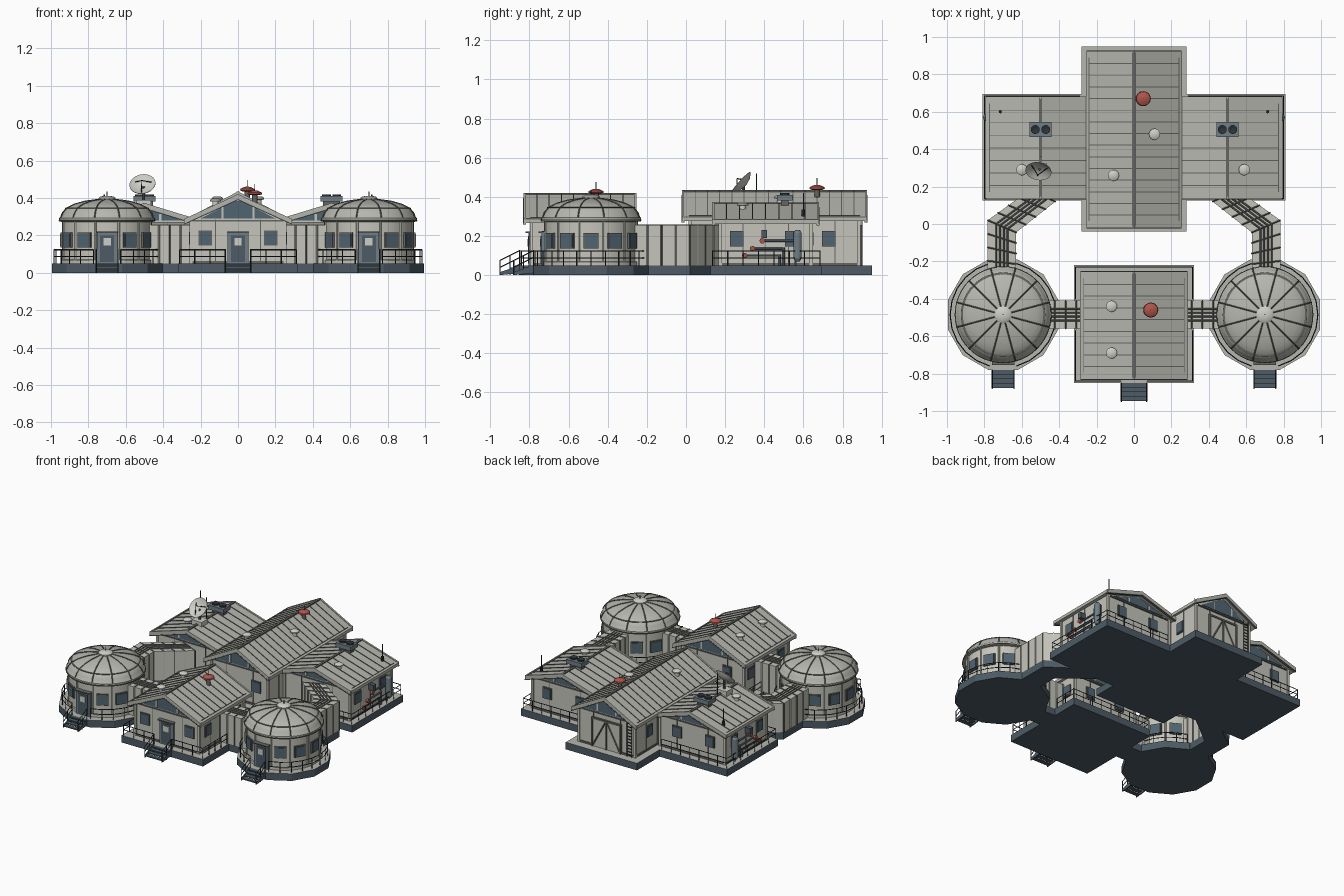
import bpy, bmesh
from math import pi, sin, cos, radians
from mathutils import Vector as V, Matrix as Mx

cube = bpy.data.objects.get("Cube")
if cube:
    bpy.data.objects.remove(cube)

COLOURS = {
    "wall_grey": (.56, .56, .50), "roof_grey": (.47, .47, .43), "seam_grey": (.13, .13, .125),
    "base_blue": (.075, .105, .13), "rail_dark": (.03, .035, .04), "glass_blue": (.08, .13, .17),
    "frame_blue": (.16, .21, .24), "signal_red": (.42, .09, .07), "pale_metal": (.62, .62, .58),
}
MATS = {}
for name, c in COLOURS.items():
    m = bpy.data.materials.new(name)
    m.use_nodes = True
    m.diffuse_color = (*c, 1)
    m.node_tree.nodes["Principled BSDF"].inputs["Base Color"].default_value = (*c, 1)
    MATS[name] = m
KEYS = list(MATS)
DECK = .05


class Part:
    """Collects simple solids into one named object."""
    def __init__(self, name):
        self.name, self.bm = name, bmesh.new()

    def extrude(self, pts, vec, mat, M=Mx()):
        a = [self.bm.verts.new(M @ V(p)) for p in pts]
        b = [self.bm.verts.new(M @ (V(p) + V(vec))) for p in pts]
        n = len(a)
        faces = [self.bm.faces.new(a), self.bm.faces.new(b[::-1])]
        faces += [self.bm.faces.new((a[i], b[i], b[(i + 1) % n], a[(i + 1) % n])) for i in range(n)]
        for f in faces:
            f.material_index = KEYS.index(mat)
        return faces

    def box(self, x0, x1, y0, y1, z0, z1, mat, M=Mx()):
        return self.extrude([(x0, y0, z0), (x1, y0, z0), (x1, y1, z0), (x0, y1, z0)], (0, 0, z1 - z0), mat, M)

    def rod(self, p, q, r, mat, n=6):
        p, q = V(p), V(q)
        R = (q - p).to_track_quat('Z', 'Y').to_matrix().to_4x4()
        self.extrude([(r * cos(2 * pi * i / n), r * sin(2 * pi * i / n), 0) for i in range(n)],
                     (0, 0, (q - p).length), mat, Mx.Translation(p) @ R)

    def lathe(self, profile, mat, M=Mx(), n=24):
        rings = [[self.bm.verts.new(M @ V((r * cos(2 * pi * i / n), r * sin(2 * pi * i / n), z)))
                  for i in range(n)] for r, z in profile]
        faces = [self.bm.faces.new(rings[0][::-1]), self.bm.faces.new(rings[-1])]
        for a, b in zip(rings, rings[1:]):
            faces += [self.bm.faces.new((a[i], a[(i + 1) % n], b[(i + 1) % n], b[i])) for i in range(n)]
        for f in faces:
            f.material_index = KEYS.index(mat)

    def done(self, smooth=False):
        bmesh.ops.recalc_face_normals(self.bm, faces=self.bm.faces)
        me = bpy.data.meshes.new(self.name)
        self.bm.to_mesh(me)
        self.bm.free()
        for m in MATS.values():
            me.materials.append(m)
        ob = bpy.data.objects.new(self.name, me)
        bpy.context.collection.objects.link(ob)
        if smooth:
            bpy.ops.object.select_all(action='DESELECT')
            ob.select_set(True)
            bpy.context.view_layer.objects.active = ob
            bpy.ops.object.shade_smooth_by_angle(angle=radians(35))


def place(x, y, a=0, z=0):
    """Local -y points outwards, turned by a about z."""
    return Mx.Translation((x, y, z)) @ Mx.Rotation(a, 4, 'Z')


def window(p, M, w=.07, z0=.145, z1=.225):
    p.box(-w / 2, w / 2, -.008, .012, z0, z1, "seam_grey", M)
    p.box(-w / 2 + .007, w / 2 - .007, -.011, .01, z0 + .007, z1 - .007, "glass_blue", M)


def door(p, M):
    p.box(-.055, .055, -.014, .015, DECK, .215, "frame_blue", M)
    p.box(-.038, .038, -.018, .01, DECK + .008, .2, "base_blue", M)
    p.box(-.02, .02, -.021, .01, .145, .185, "pale_metal", M)
    p.box(-.06, .06, -.03, .01, .215, .222, "seam_grey", M)


def railing(p, path):
    """Posts with two handrails along a path at deck level."""
    for a, b in zip(path, path[1:]):
        a, b = V((*a, DECK)), V((*b, DECK))
        n = max(1, round((b - a).length / .075))
        for i in range(n + 1):
            q = a.lerp(b, i / n)
            p.rod(q, q + V((0, 0, .075)), .003, "rail_dark", 4)
        for h in (.038, .073):
            p.rod(a + V((0, 0, h)), b + V((0, 0, h)), .003, "rail_dark", 4)


def base(name, outline):
    p = Part(name)
    faces = p.extrude([(x, y, 0) for x, y in outline], (0, 0, DECK), "base_blue")
    faces[1].material_index = KEYS.index("roof_grey")
    p.done()


def house(name, cx, hx, y0, y1, eave, ridge, over=.035):
    """Gabled walls, roof slabs with seams, and glazed gables."""
    M = Mx.Translation((cx, 0, 0))
    slope = (ridge - eave) / (hx + over)
    p = Part(name + "_walls")
    top = ridge - .015 - slope * hx
    p.extrude([(-hx, y0, DECK), (hx, y0, DECK), (hx, y0, top), (0, y0, ridge - .015), (-hx, y0, top)],
              (0, y1 - y0, 0), "wall_grey", M)
    p.box(-hx - .006, hx + .006, y0 - .006, y1 + .006, DECK, DECK + .012, "seam_grey", M)
    for x in (-hx, hx):
        for y in (y0, y1):
            p.box(x - .008, x + .008, y - .008, y + .008, DECK, top, "wall_grey", M)
        n = round((y1 - y0) / .12)
        for i in range(1, n):
            y = y0 + (y1 - y0) * i / n
            p.box(x - .003, x + .003, y - .002, y + .002, DECK, top, "seam_grey", M)
    for y in (y0, y1):
        for x in (-.48, .48):
            p.box(x * hx - .002, x * hx + .002, y - .003, y + .003, DECK, top, "seam_grey", M)
        p.box(-hx, hx, y - .007, y + .007, top - .012, top - .004, "seam_grey", M)
        zb, gx = top + .004, hx * .8
        zt = ridge - .03
        p.extrude([(-gx, y - .005, zb), (gx, y - .005, zb), (.02, y - .005, zt), (-.02, y - .005, zt)],
                  (0, .01, 0), "glass_blue", M)
        for x in (-.33, .33):
            p.box(x * hx - .006, x * hx + .006, y - .008, y + .008, zb, zt - slope * hx * .3, "wall_grey", M)
    p.done()

    p = Part(name + "_roof")
    r0, r1, w = y0 - over, y1 + over, hx + over

    def strip(s, ya, yb, lift, thick, mat, xa=0, xb=1):
        za, zb = ridge + lift - slope * w * xa, ridge + lift - slope * w * xb
        p.extrude([(s * w * xa, ya, za), (s * w * xb, ya, zb), (s * w * xb, ya, zb - thick),
                   (s * w * xa, ya, za - thick)], (0, yb - ya, 0), mat, M)
    for s in (-1, 1):
        strip(s, r0, r1, 0, .018, "roof_grey")
        for y in (r0, r1):
            strip(s, y - .006, y + .006, .005, .03, "roof_grey")
            strip(s, y - .008, y + .008, -.02, .006, "seam_grey")
        strip(s, r0, r1, .004, .022, "roof_grey", .97, 1.01)
        strip(s, r0 + .03, r1 - .03, .002, .004, "seam_grey", .935, .95)
        n = round((r1 - r0) / .063)
        for i in range(1, n):
            y = r0 + (r1 - r0) * i / n
            strip(s, y - .0025, y + .0025, .004, .008, "seam_grey", 0, .95)
    p.box(-.008, .008, r0, r1, ridge - .01, ridge + .004, "seam_grey", M)
    p.done()


def corridor(name, outer, inner, h=.255):
    """Covered walkway between two edge lines, with ribs and roof pipes."""
    p = Part(name)
    at = lambda q, z: V((*q, z))
    ring = list(outer) + list(inner)[::-1]
    p.extrude([at(q, 0) for q in ring], (0, 0, DECK), "base_blue")
    p.extrude([at(q, DECK) for q in ring], (0, 0, h - DECK), "wall_grey")
    for o0, o1, i0, i1 in zip(outer, outer[1:], inner, inner[1:]):
        o0, o1, i0, i1 = (at(q, h) for q in (o0, o1, i0, i1))
        for t in (.3, .43, .57, .7):
            p.rod(o0.lerp(i0, t), o1.lerp(i1, t), .005, "seam_grey")
        n = max(2, round((o1 - o0).length / .065))
        for k in range(n + 1):
            a, b = o0.lerp(o1, k / n), i0.lerp(i1, k / n)
            p.rod(a, b, .004, "seam_grey", 4)
            for q in (a, b):
                p.rod((q.x, q.y, DECK), q, .005, "wall_grey" if k % 2 else "seam_grey", 4)
    p.done()


def stairs(name, x, y, w):
    p = Part(name)
    for i in range(4):
        z = DECK - .012 * i
        p.box(x - w, x + w, y - .024 * (i + 1), y - .024 * i + .004, z - .008, z, "base_blue")
    for s in (-w, w):
        p.extrude([(x + s - .003, y, .01), (x + s - .003, y, DECK), (x + s - .003, y - .1, .015),
                   (x + s - .003, y - .1, 0)], (.006, 0, 0), "base_blue")
        for h in (.04, .075):
            p.rod((x + s, y, DECK + h), (x + s, y - .1, h), .003, "rail_dark", 4)
        for t in (0, .5, 1):
            p.rod((x + s, y - .1 * t, 0), (x + s, y - .1 * t, DECK * (1 - t) + .077), .003, "rail_dark", 4)
    p.done()


# Bases
base("front_base", [(-.32, -.85), (.32, -.85), (.32, -.22), (-.32, -.22)])
half = [(.28, -.04), (.28, .125), (.81, .125), (.81, .695), (.28, .695), (.28, .95)]
base("rear_base", half + [(-x, y) for x, y in half[::-1]])

# Gabled buildings
house("front_house", 0, .25, -.79, -.295, .285, .415)
house("centre_hall", 0, .22, .02, .885, .295, .43)
for s, side in ((1, "left"), (-1, "right")):
    house(side + "_wing", s * .5, .255, .175, .64, .28, .368)

# Doors and windows of the houses
p = Part("house_openings")
door(p, place(0, -.79))
for s in (-1, 1):
    window(p, place(s * .175, -.79))
    window(p, place(s * .12, -.295, pi))
    for y in (-.7, -.37):
        window(p, place(s * .25, y, s * pi / 2))
    for y in (.26, .54):
        window(p, place(s * .755, y, s * pi / 2))
    window(p, place(s * .22, .73, s * pi / 2))
    for x in (.38, .64):
        window(p, place(s * x, .64, pi))
    window(p, place(s * .13, .02))
p.done()

# Rear gate with cross brace, and ladder beside it
p = Part("rear_gate")
M = place(0, .885, pi)
p.box(-.11, .11, -.008, .01, DECK, .25, "wall_grey", M)
for x in (-.11, 0, .11):
    p.box(x - .006, x + .006, -.014, 0, DECK, .25, "seam_grey", M)
p.box(-.116, .116, -.014, 0, .244, .256, "seam_grey", M)
for s in (-1, 1):
    p.rod((s * .105, .895, .06), (s * .005, .895, .245), .005, "seam_grey", 4)
    p.rod((-.185 + s * .018, .9, DECK), (-.185 + s * .018, .9, .31), .003, "rail_dark", 4)
for i in range(11):
    p.rod((-.203, .9, .065 + .022 * i), (-.167, .9, .065 + .022 * i), .003, "rail_dark", 4)
p.done()

# Round domed pavilions
for s, side in ((1, "left"), (-1, "right")):
    cx, cy = s * .7, -.485
    C = place(cx, cy)
    k = .295 / cos(pi / 12)
    base(side + "_dome_base", [(cx + k * cos(pi / 12 + i * pi / 6), cy + k * sin(pi / 12 + i * pi / 6))
                               for i in range(12)])
    p = Part(side + "_dome")
    p.lathe([(.248, DECK), (.248, .068), (.24, .07), (.24, .28)], "wall_grey", C, 48)
    p.lathe([(.235, .272), (.256, .274), (.256, .293), (.25, .298), (.243, .32), (.222, .345), (.18, .366),
             (.12, .382), (.05, .392)], "roof_grey", C, 48)
    p.lathe([(.046, .385), (.046, .4), (.035, .408), (.012, .412)], "pale_metal", C)
    p.lathe([(.258, .278), (.259, .281), (.258, .284)], "seam_grey", C, 48)
    p.lathe([(.224, .343), (.226, .347), (.220, .3485)], "seam_grey", C, 48)
    p.rod((cx, cy, .41), (cx, cy, .435), .003, "rail_dark")
    p.done(True)
    p = Part(side + "_dome_details")
    arc = [(.257, .296), (.244, .321), (.223, .346), (.18, .367), (.12, .383), (.04, .393)]
    for i in range(12):
        d = V((cos(pi / 12 + i * pi / 6), sin(pi / 12 + i * pi / 6), 0))
        for (ra, za), (rb, zb) in zip(arc, arc[1:]):
            p.rod(V((cx, cy, za)) + d * ra, V((cx, cy, zb)) + d * rb, .0035, "seam_grey", 4)
        q = V((cx, cy, DECK)) + d * .241
        p.rod(q, q + V((0, 0, .225)), .006, "wall_grey")
        a = i * pi / 6
        wall = place(cx + .24 * sin(a), cy - .24 * cos(a), a)
        if i == 0:
            door(p, wall)
        elif i != 6 and i != (9 if s > 0 else 3):
            window(p, wall, .078, .135, .215)
    # Railing stops at the door and the two walkways
    ring = lambda a, b: [(cx + s * .283 * cos(radians(t)), cy + .283 * sin(radians(t)))
                         for t in range(a, b + 1, 15)]
    for a, b in ((-75, 75), (105, 165), (195, 255)):
        railing(p, ring(a, b))
    p.done()
    stairs(side + "_dome_stairs", cx, -.78, .058)
    corridor(side + "_short_corridor", [(s * .25, -.56), (s * .48, -.56)], [(s * .25, -.41), (s * .48, -.41)])
    corridor(side + "_bent_corridor", [(s * .782, -.27), (s * .782, .02), (s * .56, .18)],
             [(s * .63, -.27), (s * .63, -.045), (s * .42, .12)])
stairs("front_stairs", 0, -.85, .068)

# Deck railings
p = Part("deck_railings")
for s in (-1, 1):
    for path in ([(.07, -.84), (.312, -.84), (.312, -.57)], [(.312, -.4), (.312, -.23), (0, -.23)],
                 [(.29, .685), (.8, .685), (.8, .135), (.6, .135)]):
        railing(p, [(s * x, y) for x, y in path])
p.done()

# Roof vents
p = Part("roof_vents")
for x, y, z in ((-.12, -.44, .36), (-.12, -.69, .36), (.11, .48, .37), (-.11, .26, .37),
                (.59, .29, .335), (-.6, .29, .335)):
    p.lathe([(.016, -.02), (.016, .02), (.03, .022), (.03, .03), (.018, .038)], "pale_metal", place(x, y, 0, z), 16)
for x, y, z in ((.09, -.46, .385), (.05, .67, .405)):
    p.lathe([(.014, -.02), (.014, .035)], "seam_grey", place(x, y, 0, z), 12)
    p.lathe([(.025, .03), (.04, .036), (.037, .044), (.02, .053), (.006, .056)], "signal_red", place(x, y, 0, z), 20)
    p.rod((x, y, z + .05), (x, y, z + .09), .002, "rail_dark")
p.done(True)

# Fan units, masts, wall tanks and pipework on both wings
p = Part("wing_equipment")
for s in (-1, 1):
    p.box(s * .5 - .045, s * .5 + .045, .485, .525, .35, .385, "seam_grey")
    p.box(s * .5 - .06, s * .5 + .06, .465, .545, .38, .41, "frame_blue")
    for x in (-.028, .028):
        p.lathe([(.024, .405), (.024, .42), (.018, .42), (.008, .416)], "rail_dark", place(s * .5 + x, .505), 14)
    p.rod((s * .715, .6, .29), (s * .715, .6, .42), .003, "rail_dark")
    p.lathe([(.009, .3), (.009, .335)], "rail_dark", place(s * .715, .6), 8)
    p.lathe([(.012, .07), (.022, .085), (.022, .215), (.012, .23)], "frame_blue", place(s * .785, .57), 14)
    for y0, y1, z in ((.3, .48, .1), (.34, .5, .135), (.39, .56, .175)):
        p.rod((s * .775, y0, z), (s * .775, y1, z), .006, "frame_blue", 8)
        p.rod((s * .775, y1, DECK), (s * .775, y1, z + .006), .006, "frame_blue", 8)
        p.rod((s * .775, y0, z), (s * .79, y0, z), .014, "signal_red", 12)
    p.box(s * .755, s * .795, .385, .415, .19, .23, "base_blue")
p.done()

# Dish antenna on the right wing
p = Part("dish_antenna")
p.box(-.545, -.465, .255, .325, .345, .39, "pale_metal")
p.rod((-.505, .29, .38), (-.505, .295, .46), .008, "seam_grey", 10)
D = Mx.Translation((-.508, .298, .46)) @ Mx.Rotation(radians(-10), 4, 'Z') @ Mx.Rotation(radians(48), 4, 'X')
p.lathe([(.012, -.006), (.045, .003), (.07, .02), (.07, .023), (.045, .008), (.012, .001)], "pale_metal", D, 28)
for i in range(3):
    a = i * 2 * pi / 3 + .5
    p.rod(D @ V((.05 * cos(a), .05 * sin(a), .01)), D @ V((0, 0, .05)), .0025, "rail_dark", 4)
p.rod((-.5, .36, .34), (-.5, .36, .52), .0025, "rail_dark")
p.done(True)
